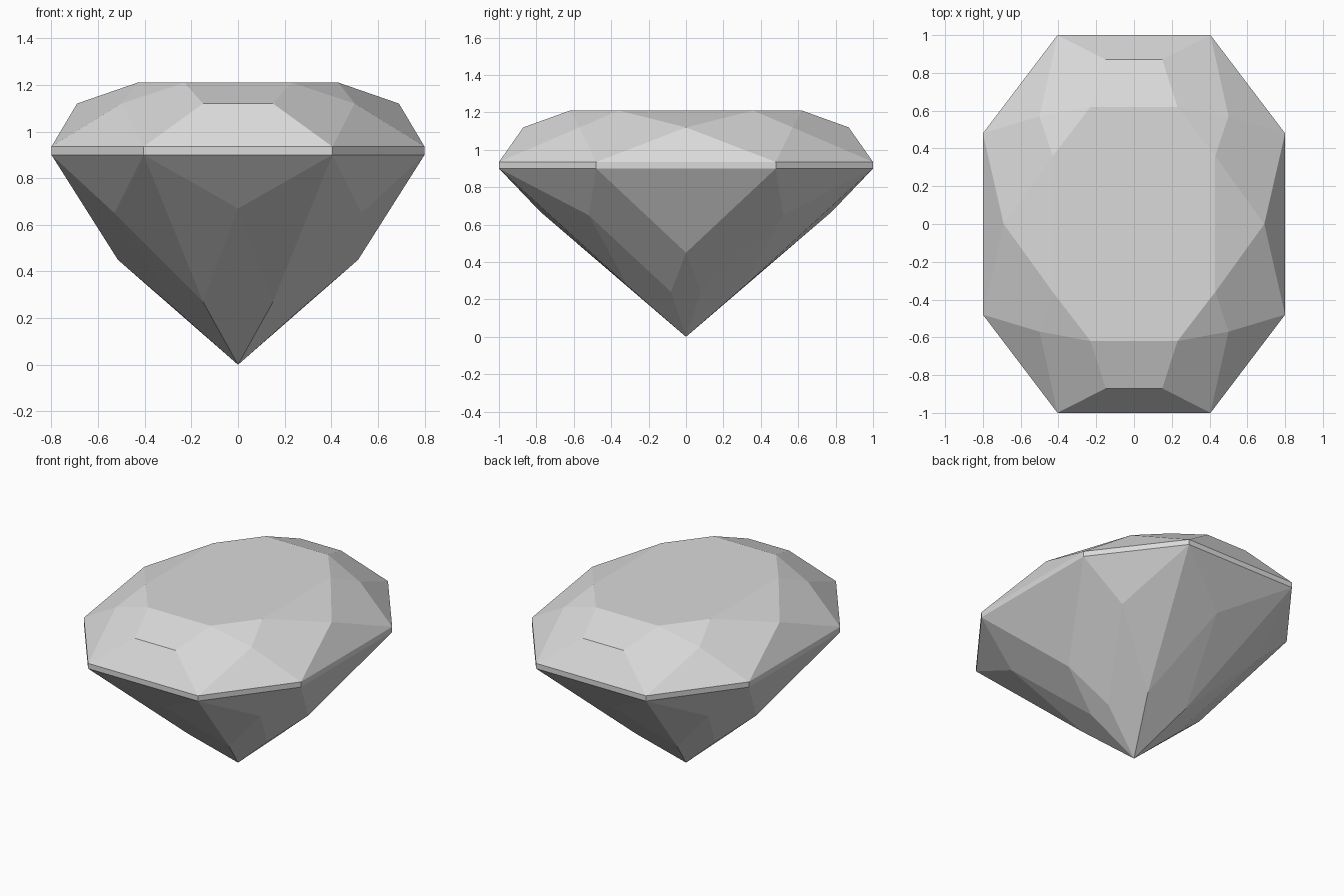
import bpy
import bmesh

cube = bpy.data.objects.get("Cube")
if cube:
    bpy.data.objects.remove(cube, do_unlink=True)

# Heights of the cut's levels
TABLE, STAR, GIRDLE_TOP, GIRDLE_LOW = 1.21, 1.12, 0.935, 0.90

# Facet corners of one quadrant
POINTS = {
    "table_end": (0.23, 0.62, TABLE),
    "table_side": (0.43, 0.36, TABLE),
    "star_end": (0.15, 0.87, STAR),
    "star_corner": (0.50, 0.57, STAR),
    "star_side": (0.69, 0, STAR),
    "rim_end": (0.405, 1, GIRDLE_TOP),
    "rim_side": (0.80, 0.48, GIRDLE_TOP),
    "low_end": (0.405, 1, GIRDLE_LOW),
    "low_side": (0.80, 0.48, GIRDLE_LOW),
    "keel_end": (0, 0.78, 0.67),
    "keel_corner": (0.53, 0.52, 0.65),
    "keel_side": (0.515, 0, 0.45),
    "tip_end": (0.15, 0.31, 0.27),
    "tip_side": (0.27, 0.08, 0.24),
    "culet": (0, 0, 0),
}

# Facets lying inside one quadrant
QUADRANT = [
    "table_end table_side star_corner",
    "rim_end star_corner table_end star_end",
    "rim_side star_side table_side star_corner",
    "rim_end rim_side star_corner",
    "low_end low_side rim_side rim_end",
    "low_end low_side keel_corner",
    "low_side keel_side tip_side keel_corner",
    "low_end keel_corner tip_end",
    "low_end tip_end keel_end",
    "keel_corner tip_side culet tip_end",
]

# Facets spanning a mirror plane; a minus sign marks the mirrored corner
ENDS = [
    "table_end -table_end -star_end star_end",
    "star_end -star_end -rim_end rim_end",
    "rim_end -rim_end -low_end low_end",
    "low_end -low_end keel_end",
    "keel_end tip_end culet -tip_end",
]
SIDES = [
    "table_side -table_side star_side",
    "star_side -rim_side rim_side",
    "rim_side -rim_side -low_side low_side",
    "low_side -low_side keel_side",
    "keel_side tip_side culet -tip_side",
]

bm = bmesh.new()
corners = {}


def corner(name, sx, sy):
    x, y, z = POINTS[name]
    key = (x * sx, y * sy, z)
    if key not in corners:
        corners[key] = bm.verts.new(key)
    return corners[key]


def facet(names, sx, sy, flip=(1, 1)):
    verts = []
    for n in names.split():
        fx, fy = flip if n.startswith("-") else (1, 1)
        verts.append(corner(n.lstrip("-"), sx * fx, sy * fy))
    bm.faces.new(verts)


for s in (1, -1):
    for t in (1, -1):
        for names in QUADRANT:
            facet(names, s, t)
    for names in ENDS:
        facet(names, 1, s, (-1, 1))
    for names in SIDES:
        facet(names, s, 1, (1, -1))

# Flat table on top
ring = [("table_end", 1, 1), ("table_side", 1, 1), ("table_side", 1, -1), ("table_end", 1, -1),
        ("table_end", -1, -1), ("table_side", -1, -1), ("table_side", -1, 1), ("table_end", -1, 1)]
bm.faces.new([corner(*r) for r in ring])

bmesh.ops.recalc_face_normals(bm, faces=bm.faces)
mesh = bpy.data.meshes.new("cut_gem")
bm.to_mesh(mesh)
bm.free()

# Pale grey stone
mat = bpy.data.materials.new("pale_grey")
mat.use_nodes = True
mat.diffuse_color = (0.7, 0.7, 0.7, 1)
mat.node_tree.nodes["Principled BSDF"].inputs["Base Color"].default_value = mat.diffuse_color
mesh.materials.append(mat)

gem = bpy.data.objects.new("cut_gem", mesh)
bpy.context.collection.objects.link(gem)
